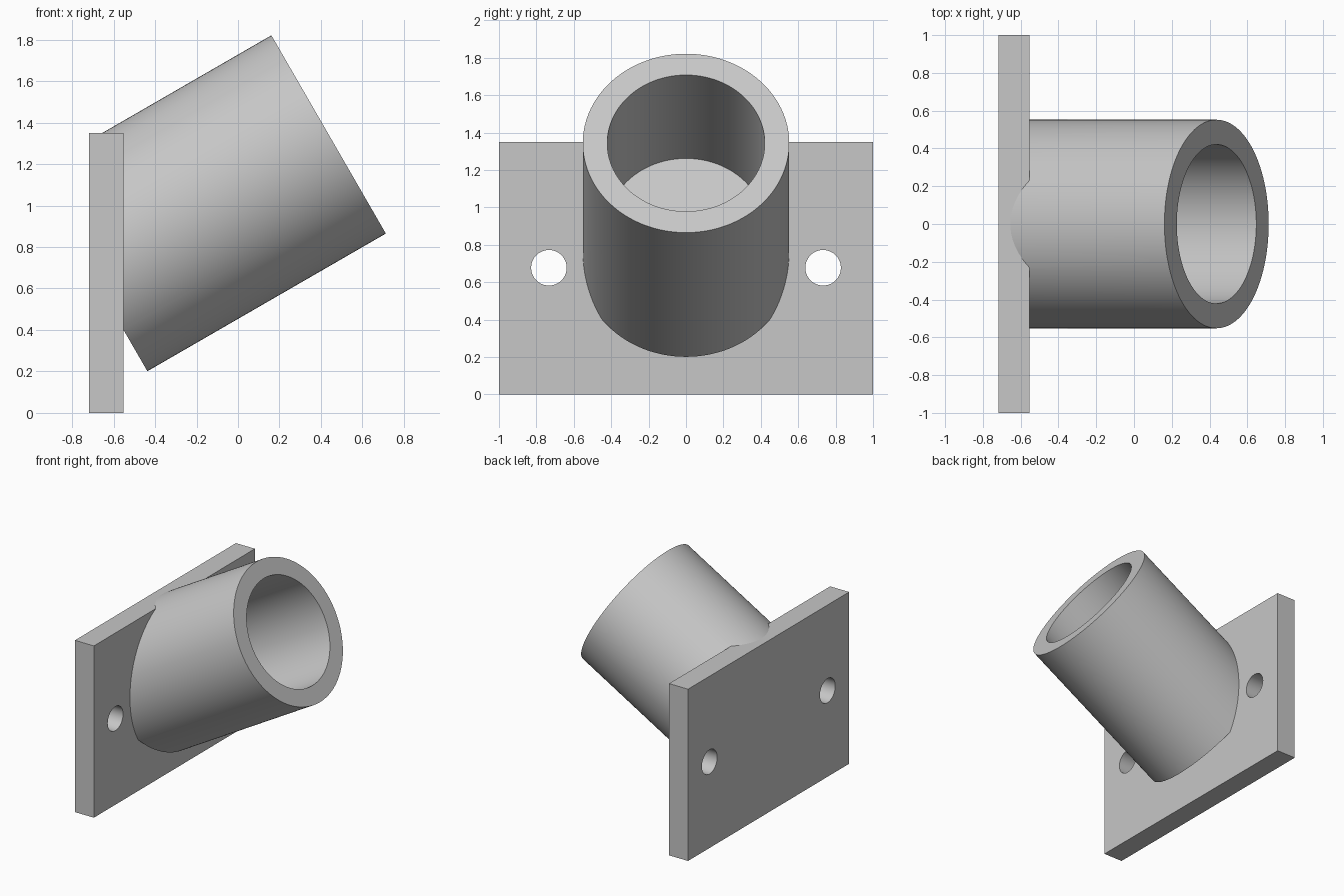
import bpy, bmesh, math
from mathutils import Vector, Matrix

if "Cube" in bpy.data.objects:
    bpy.data.objects.remove(bpy.data.objects["Cube"])

AXIS = Vector((math.cos(math.radians(30)), 0, 0.5))   # socket tilts up 30 degrees
MOUTH = Vector((0.437, 0, 1.343))                     # centre of the open end
PLATE_BACK, PLATE_FRONT, PLATE_TOP = -0.718, -0.553, 1.35

grey = bpy.data.materials.new("plain grey")
grey.diffuse_color = (0.57, 0.57, 0.57, 1)
grey.use_nodes = True
grey.node_tree.nodes["Principled BSDF"].inputs["Base Color"].default_value = grey.diffuse_color


def make_object(name, bm):
    bmesh.ops.recalc_face_normals(bm, faces=bm.faces)
    mesh = bpy.data.meshes.new(name)
    bm.to_mesh(mesh)
    bm.free()
    mesh.materials.append(grey)
    obj = bpy.data.objects.new(name, mesh)
    bpy.context.collection.objects.link(obj)
    return obj


def cylinder(start, end, radius, segments):
    """Capped cylinder between two points."""
    direction = end - start
    bm = bmesh.new()
    turn = direction.to_track_quat('Z', 'Y').to_matrix().to_4x4()
    bmesh.ops.create_cone(bm, cap_ends=True, segments=segments, radius1=radius,
                          radius2=radius, depth=direction.length,
                          matrix=Matrix.Translation((start + end) / 2) @ turn)
    return bm


def combine(target, other, operation):
    """Apply a boolean and remove the helper."""
    bpy.context.view_layer.objects.active = target
    mod = target.modifiers.new(operation, 'BOOLEAN')
    mod.operation, mod.solver, mod.object = operation, 'EXACT', other
    bpy.ops.object.modifier_apply(modifier=mod.name)
    bpy.data.objects.remove(other)


# Tilted socket, trimmed off inside the plate thickness
bm = cylinder(MOUTH - AXIS * 1.328, MOUTH, 0.552, 128)
cut = bmesh.ops.bisect_plane(bm, geom=bm.verts[:] + bm.edges[:] + bm.faces[:],
                             plane_co=(-0.70, 0, 0), plane_no=(-1, 0, 0),
                             clear_outer=True)
bmesh.ops.holes_fill(bm, edges=[e for e in bm.edges if e.is_boundary], sides=0)
socket = make_object("socket", bm)

# Blind bore with a flat floor
combine(socket, make_object("bore_cutter", cylinder(
    MOUTH - AXIS * 0.892, MOUTH + AXIS * 0.2, 0.421, 128)), 'DIFFERENCE')

# Mounting plate
bm = bmesh.new()
size = (PLATE_FRONT - PLATE_BACK, 2, PLATE_TOP)
centre = ((PLATE_FRONT + PLATE_BACK) / 2, 0, PLATE_TOP / 2)
bmesh.ops.create_cube(bm, size=1, matrix=Matrix.Translation(centre) @ Matrix.Diagonal((*size, 1)))
bracket = make_object("wall_bracket", bm)

# Two screw holes through the plate
for side in (-1, 1):
    hole = cylinder(Vector((PLATE_BACK - 0.1, side * 0.733, 0.677)),
                    Vector((PLATE_FRONT + 0.1, side * 0.733, 0.677)), 0.095, 64)
    combine(bracket, make_object("hole_cutter", hole), 'DIFFERENCE')

# Join the socket to the plate and shade the curved walls smooth
combine(bracket, socket, 'UNION')
bpy.ops.object.select_all(action='DESELECT')
bracket.select_set(True)
bpy.context.view_layer.objects.active = bracket
bpy.ops.object.shade_smooth_by_angle(angle=math.radians(20))
